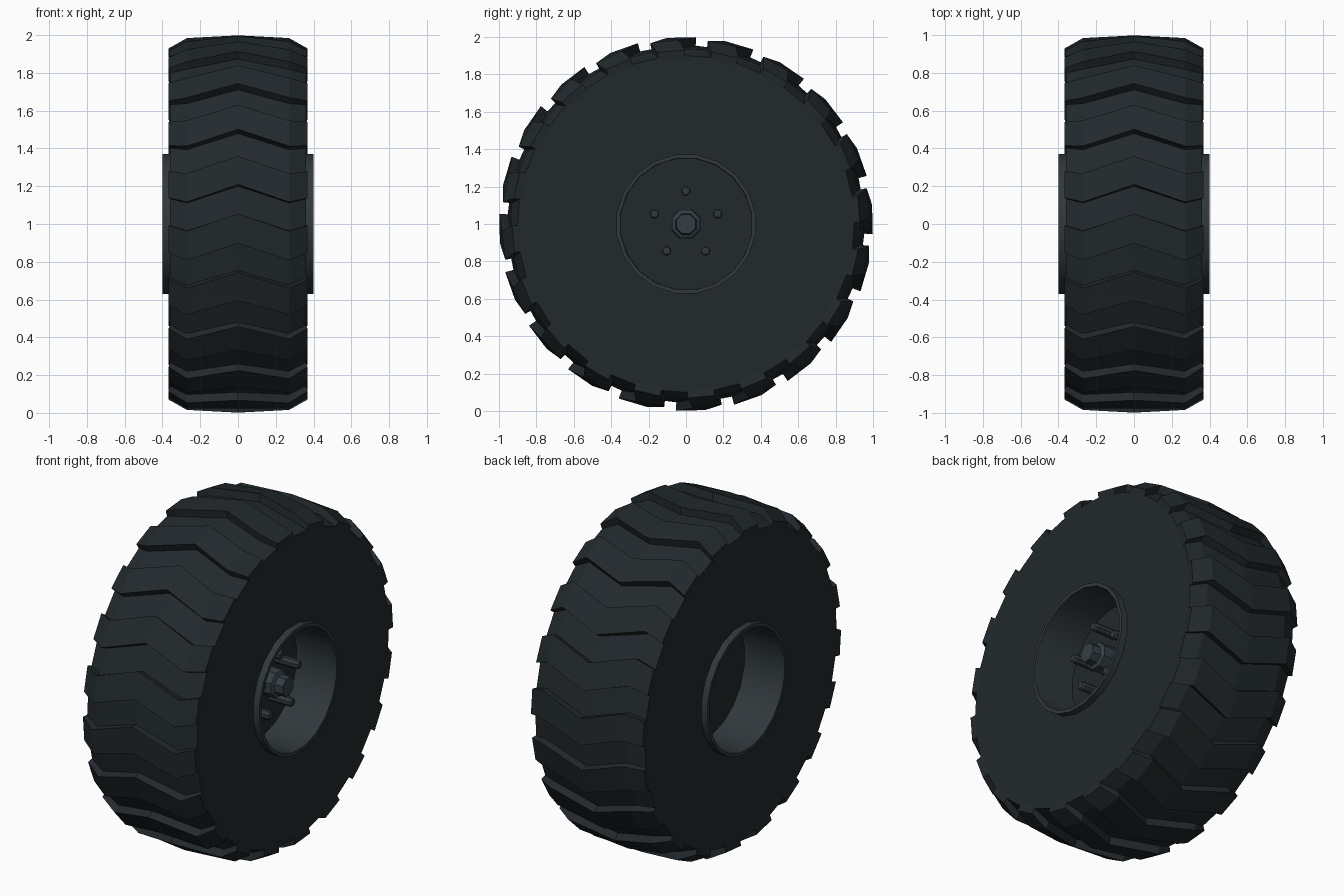
import bpy, bmesh
from math import radians, sin, cos, pi

if "Cube" in bpy.data.objects:
    bpy.data.objects.remove(bpy.data.objects["Cube"])


def material(name, rgb):
    m = bpy.data.materials.new(name)
    m.diffuse_color = (*rgb, 1)
    m.use_nodes = True
    m.node_tree.nodes["Principled BSDF"].inputs["Base Color"].default_value = m.diffuse_color
    return m


RUBBER = material("rubber", (0.016, 0.022, 0.025))
METAL = material("dark_metal", (0.030, 0.040, 0.044))
STEEL = material("hub_steel", (0.032, 0.048, 0.058))


def polar(x, r, a, y0=0, z0=1):
    return (x, y0 - r * cos(a), z0 + r * sin(a))


def finish(name, bm, mat, smooth=None):
    bmesh.ops.remove_doubles(bm, verts=bm.verts, dist=1e-5)
    bmesh.ops.recalc_face_normals(bm, faces=bm.faces)
    me = bpy.data.meshes.new(name)
    bm.to_mesh(me)
    bm.free()
    me.materials.append(mat)
    if smooth:
        me.shade_smooth()
        me.set_sharp_from_angle(angle=radians(smooth))
    ob = bpy.data.objects.new(name, me)
    bpy.context.collection.objects.link(ob)
    return ob


def skin(rows, name, mat, smooth=None):
    """Quads between neighbouring closed rings of points."""
    bm = bmesh.new()
    vs = [[bm.verts.new(p) for p in row] for row in rows]
    n = len(rows[0])
    for a, b in zip(vs, vs[1:]):
        for i in range(n):
            j = (i + 1) % n
            bm.faces.new((a[i], a[j], b[j], b[i]))
    return finish(name, bm, mat, smooth)


def lathe(name, profile, sides, mat, smooth=None, y0=0, z0=1):
    """Spin (x, radius) points around an axis parallel to x."""
    rows = [[polar(x, r, 2 * pi * (i + 0.5) / sides, y0, z0) for i in range(sides)]
            for x, r in profile]
    return skin(rows, name, mat, smooth)


# Tyre: chevron lugs; columns are (groove x, groove r, lug x, lug r, angle shift)
TEETH, START, LUG = 20, 12.1, 9.0
half = [(0.27, 0.938, 0.27, 0.985, -5.3),
        (0.36, 0.90, 0.367, 0.93, -3.6),
        (0.36, 0.885, 0.36, 0.885, -3.6),
        (0.36, 0.365, 0.36, 0.365, -3.6)]
left = [(-gx, gr, -lx, lr, s) for gx, gr, lx, lr, s in reversed(half)]
columns = left + [(0, 0.955, 0, 1.0, 0)] + half
rows = []
for gx, gr, lx, lr, shift in columns:
    row = []
    for t in range(TEETH):
        a = radians(START + shift + t * 360 / TEETH)
        b = a + radians(LUG)
        row += [polar(gx, gr, a), polar(lx, lr, a), polar(lx, lr, b), polar(gx, gr, b)]
    rows.append(row)
skin(rows, "tyre", RUBBER)

# Rims and wheel discs on both sides
for side, s in (("right", 1), ("left", -1)):
    lathe(side + "_rim", [(s * 0.34, 0.375), (s * 0.40, 0.375), (s * 0.40, 0.355),
                          (s * 0.14, 0.352)], 20, METAL, 35)
    lathe(side + "_wheel_disc", [(s * 0.14, 0.354), (s * 0.14, 0)], 20, RUBBER)

# Hub and five bolts on the outer side
lathe("hub", [(0.14, 0.085), (0.27, 0.08), (0.28, 0.06), (0.33, 0.055), (0.33, 0)],
      8, STEEL)
for k in range(5):
    a = pi / 2 + k * 2 * pi / 5
    lathe(f"bolt_{k + 1}", [(0.14, 0.027), (0.28, 0.027), (0.29, 0.02), (0.29, 0)], 8, METAL,
          y0=-0.177 * cos(a), z0=1 + 0.177 * sin(a))
